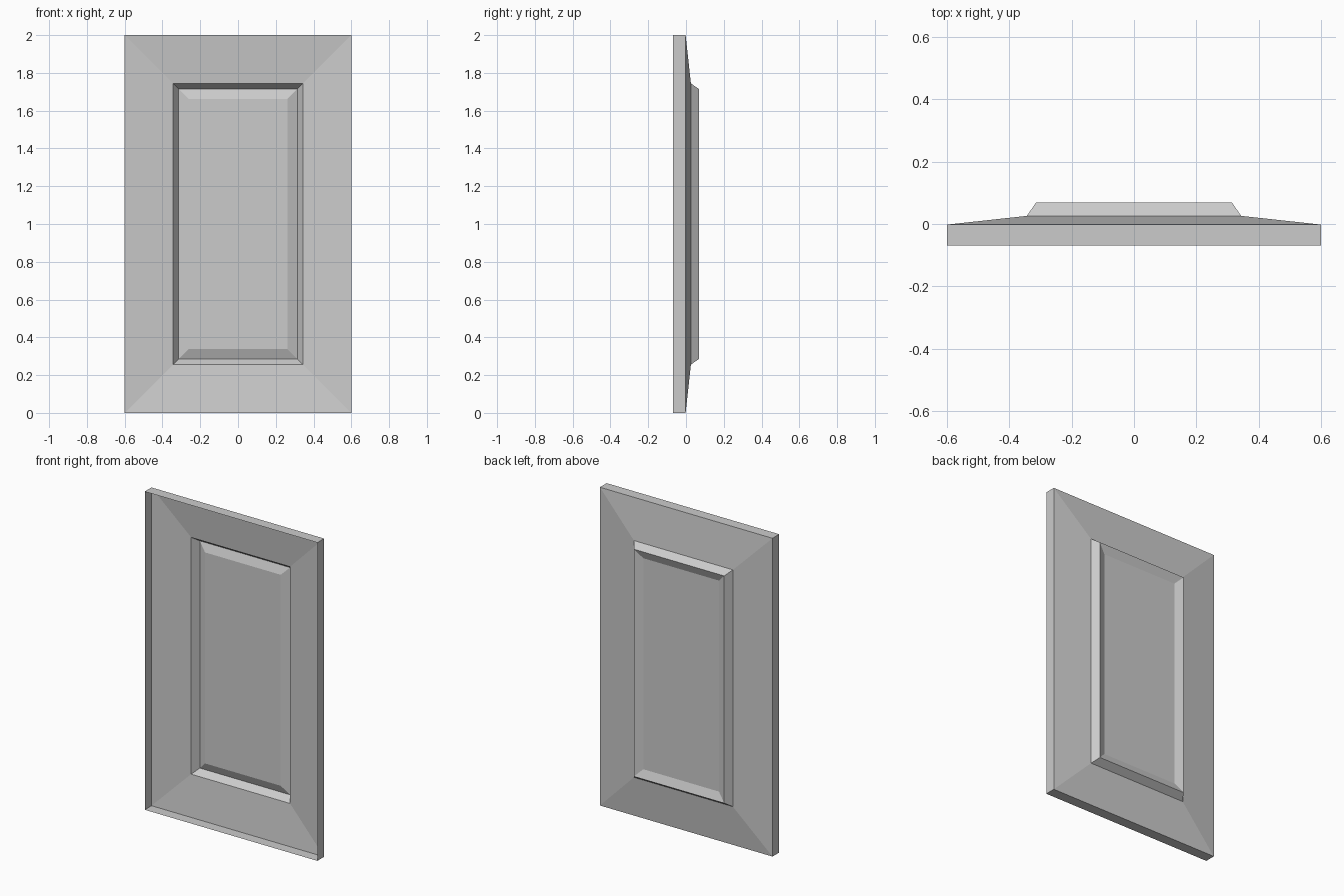
import bpy
import bmesh

cube = bpy.data.objects.get("Cube")
if cube:
    bpy.data.objects.remove(cube, do_unlink=True)

HALF_WIDTH, HEIGHT = 0.6, 2.0

# One plain grey finish
grey = bpy.data.materials.new("plain_grey")
grey.use_nodes = True
colour = (0.6, 0.6, 0.6, 1)
grey.diffuse_color = colour
grey.node_tree.nodes["Principled BSDF"].inputs["Base Color"].default_value = colour


def stepped_sheet(name, profile, capped=False):
    """Loft mitred rectangles through (inset from the outer edge, depth y) pairs."""
    bm = bmesh.new()
    rings = []
    for inset, y in profile:
        x, low, high = HALF_WIDTH - inset, inset, HEIGHT - inset
        corners = [(-x, low), (x, low), (x, high), (-x, high)]
        rings.append([bm.verts.new((cx, y, cz)) for cx, cz in corners])
    for outer, inner in zip(rings, rings[1:]):
        for i in range(4):
            j = (i + 1) % 4
            bm.faces.new((outer[i], inner[i], inner[j], outer[j]))
    if capped:
        bm.faces.new(rings[-1][::-1])
    # Back of the thin sheet is its outside
    bm.normal_update()
    if sum(f.normal.y * f.calc_area() for f in bm.faces) < 0:
        bmesh.ops.reverse_faces(bm, faces=bm.faces[:])
    mesh = bpy.data.meshes.new(name)
    bm.to_mesh(mesh)
    bm.free()
    mesh.materials.append(grey)
    obj = bpy.data.objects.new(name, mesh)
    bpy.context.collection.objects.link(obj)
    return obj


# Thin outer rim, open at the front, with the sloping border behind it
stepped_sheet("rim_and_border", [(0, -0.069), (0, -0.002), (0.256, 0.026)])
# Steep step around the opening
stepped_sheet("inner_step", [(0.256, 0.026), (0.286, 0.069)])
# Central panel with bevelled edges
stepped_sheet("centre_panel", [(0.286, 0.069), (0.337, 0.048)], capped=True)
